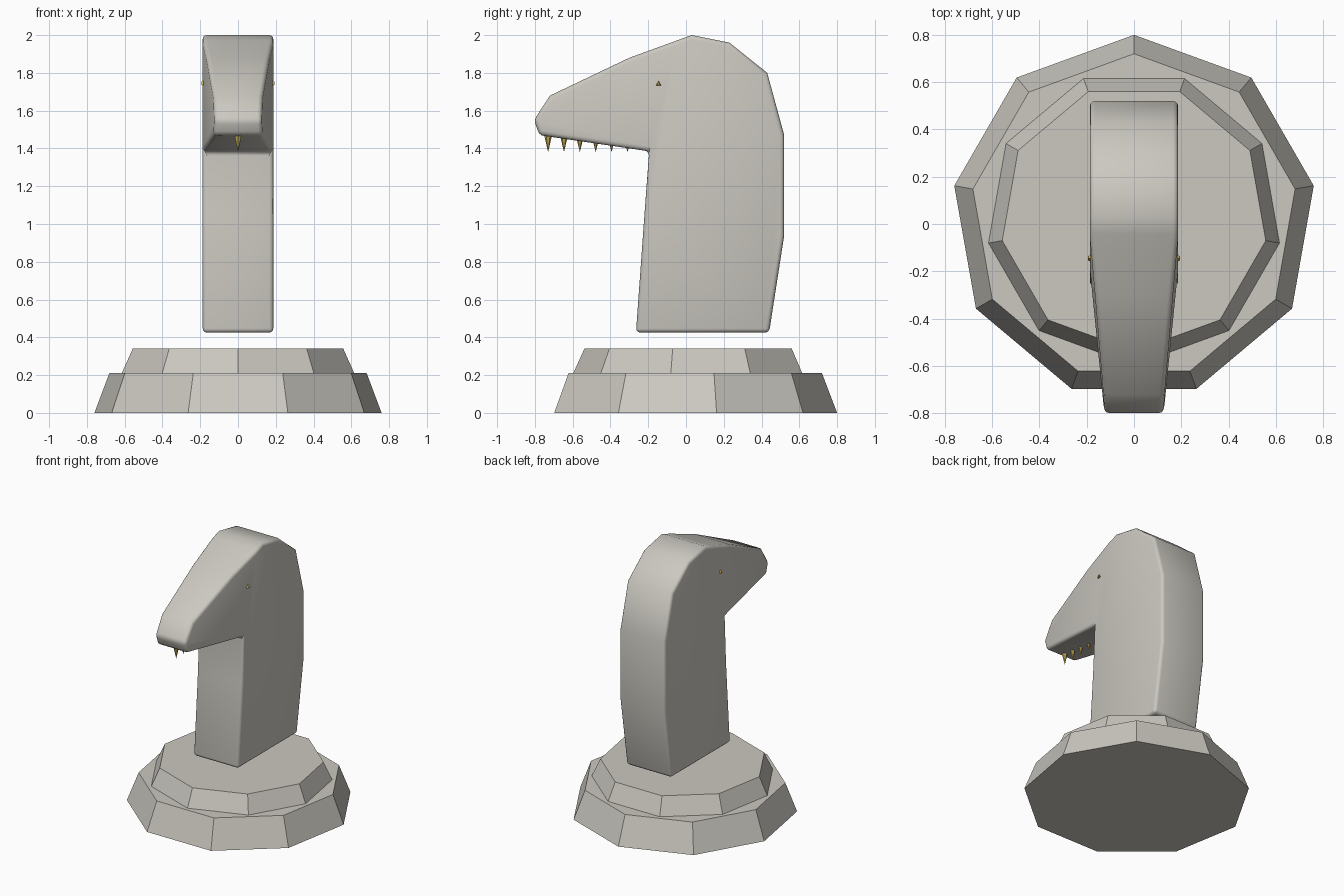
import bpy, bmesh, math
from mathutils import Vector

cube = bpy.data.objects.get("Cube")
if cube:
    bpy.data.objects.remove(cube, do_unlink=True)


def material(name, colour):
    mat = bpy.data.materials.new(name)
    mat.use_nodes = True
    mat.diffuse_color = (*colour, 1)
    mat.node_tree.nodes["Principled BSDF"].inputs["Base Color"].default_value = (*colour, 1)
    return mat


STONE = material("pale stone", (0.60, 0.58, 0.53))
GOLD = material("gold", (0.58, 0.43, 0.10))


def cone(name, sides, r1, r2, depth, location, mat, rotation=(0, 0, 0)):
    bpy.ops.mesh.primitive_cone_add(vertices=sides, radius1=r1, radius2=r2, depth=depth,
                                    location=location, rotation=rotation)
    obj = bpy.context.object
    obj.name = name
    obj.data.materials.append(mat)
    return obj


# Stepped nine-sided base, the upper step turned by half a side
BASE_Y = 0.028
cone("lower_base", 9, 0.772, 0.692, 0.21, (0, BASE_Y, 0.105), STONE)
cone("upper_base", 9, 0.625, 0.566, 0.13, (0, BASE_Y, 0.275), STONE, (0, 0, math.pi))

# Head and neck: side outline (y, z) extruded across the width
HALF = 0.187
JAW = Vector((0, -0.195, 1.385))
outline = [(0.03, 2.0), (0.23, 1.96), (0.43, 1.80), (0.52, 1.47), (0.52, 0.94),
           (0.44, 0.425), (-0.265, 0.425), (-0.22, 1.05), (JAW.y, JAW.z),
           (-0.775, 1.47), (-0.805, 1.55), (-0.72, 1.68), (-0.30, 1.88)]
bm = bmesh.new()
side = bm.faces.new([bm.verts.new((-HALF, y, z)) for y, z in outline])
extruded = bmesh.ops.extrude_face_region(bm, geom=[side])["geom"]
bmesh.ops.translate(bm, vec=(2 * HALF, 0, 0),
                    verts=[v for v in extruded if isinstance(v, bmesh.types.BMVert)])

# Narrow the snout in front of a slanted line through the jaw corner
forward = Vector((0, -0.968, 0.25)).normalized()
bmesh.ops.bisect_plane(bm, geom=bm.verts[:] + bm.edges[:] + bm.faces[:],
                       plane_co=JAW, plane_no=forward, dist=0.0001)
for v in bm.verts:
    ahead = max(0, (v.co - JAW).dot(forward))
    v.co.x = math.copysign(HALF - 0.1 * ahead, v.co.x)
bmesh.ops.recalc_face_normals(bm, faces=bm.faces[:])
mesh = bpy.data.meshes.new("head_and_neck")
bm.to_mesh(mesh)
bm.free()
head = bpy.data.objects.new("head_and_neck", mesh)
bpy.context.collection.objects.link(head)
mesh.materials.append(STONE)

bevel = head.modifiers.new("soft edges", "BEVEL")
bevel.width = 0.022
bevel.segments = 3
bevel.limit_method = "ANGLE"
bevel.angle_limit = math.radians(40)
bpy.ops.object.select_all(action="DESELECT")
head.select_set(True)
bpy.context.view_layer.objects.active = head
bpy.ops.object.modifier_apply(modifier=bevel.name)
bpy.ops.object.shade_smooth_by_angle(angle=math.radians(35))

# Single row of teeth, shrinking towards the throat
for i in range(6):
    y = -0.73 + 0.084 * i
    gum = JAW.z + 0.147 * (JAW.y - y) + 0.012
    tip = 1.38
    cone(f"tooth_{i + 1}", 6, 0.022 - 0.0025 * i, 0, gum - tip,
         (0, y, (gum + tip) / 2), GOLD, (math.pi, 0, 0))

# Small pointed eyes, just proud of the cheeks
for name, sign in (("left_eye", 1), ("right_eye", -1)):
    cone(name, 3, 0.026, 0.010, 0.03, (sign * 0.179, -0.145, 1.742), GOLD,
         (0, sign * math.pi / 2, 0)).rotation_euler = (
             Vector((sign, 0, 0)).to_track_quat("Z", "Y").to_euler())
